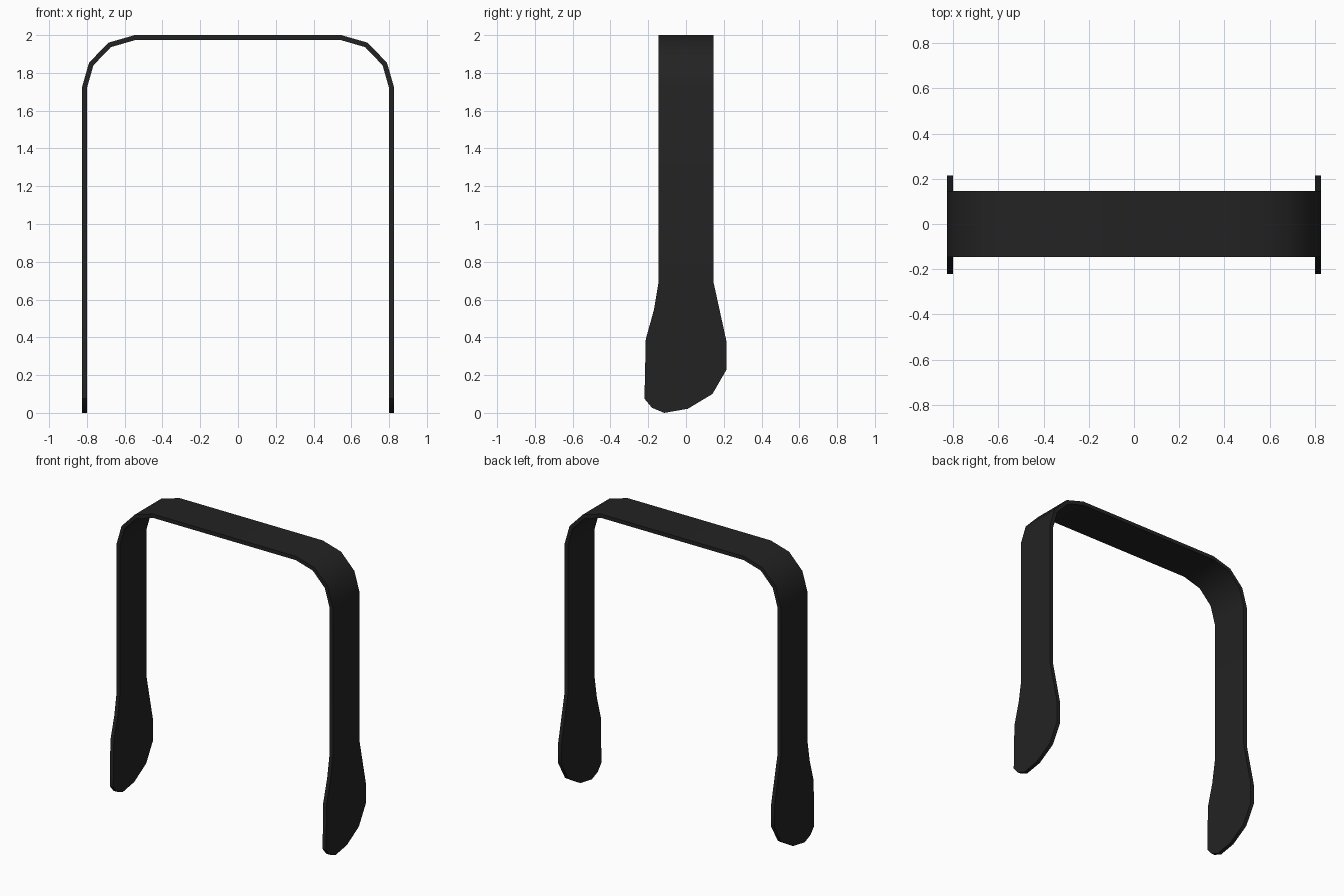
import bpy
import bmesh
from math import radians

cube = bpy.data.objects.get("Cube")
if cube:
    bpy.data.objects.remove(cube, do_unlink=True)

THICKNESS = 0.026
HALF_WIDTH = 0.145

# Matte black material
black = bpy.data.materials.new("matte_black")
black.use_nodes = True
color = (0.0165, 0.0165, 0.0165, 1)
black.diffuse_color = color
black.node_tree.nodes["Principled BSDF"].inputs["Base Color"].default_value = color

# Centre line of the band, from the middle of the top down the left leg (x, z)
LEG_X = 0.8135
path = [(0, 1.987), (0.545, 1.987), (0.68, 1.948), (0.777, 1.847),
        (LEG_X, 1.72), (LEG_X, 0.695)]

# Rounded paddle at the foot of the leg, front edge to back edge (y, z)
paddle = [(-0.17, 0.545), (-0.213, 0.39), (-0.22, 0.075), (-0.18, 0.027),
          (-0.115, 0), (0.01, 0.022), (0.14, 0.10), (0.215, 0.23),
          (0.215, 0.375)]

# Flat sheet: bent strap and paddle
bm = bmesh.new()
rows = [[bm.verts.new((x, side * HALF_WIDTH, z)) for side in (-1, 1)]
        for x, z in path]
for (a, b), (c, d) in zip(rows, rows[1:]):
    bm.faces.new((a, c, d, b))
rim = [bm.verts.new((LEG_X, y, z)) for y, z in paddle]
bm.faces.new([rows[-1][0], *rim, rows[-1][1]])

mesh = bpy.data.meshes.new("arched_band")
bm.to_mesh(mesh)
bm.free()
mesh.materials.append(black)
band = bpy.data.objects.new("arched_band", mesh)
bpy.context.collection.objects.link(band)

# Mirror the half and give the sheet its thickness
mirror = band.modifiers.new("mirror", 'MIRROR')
mirror.use_clip = True
solid = band.modifiers.new("thickness", 'SOLIDIFY')
solid.thickness = THICKNESS
solid.offset = 0
solid.use_even_offset = True

bpy.ops.object.select_all(action='DESELECT')
band.select_set(True)
bpy.context.view_layer.objects.active = band
for name in ("mirror", "thickness"):
    bpy.ops.object.modifier_apply(modifier=name)

# Soft bends, crisp edges
bpy.ops.object.shade_smooth_by_angle(angle=radians(35))
